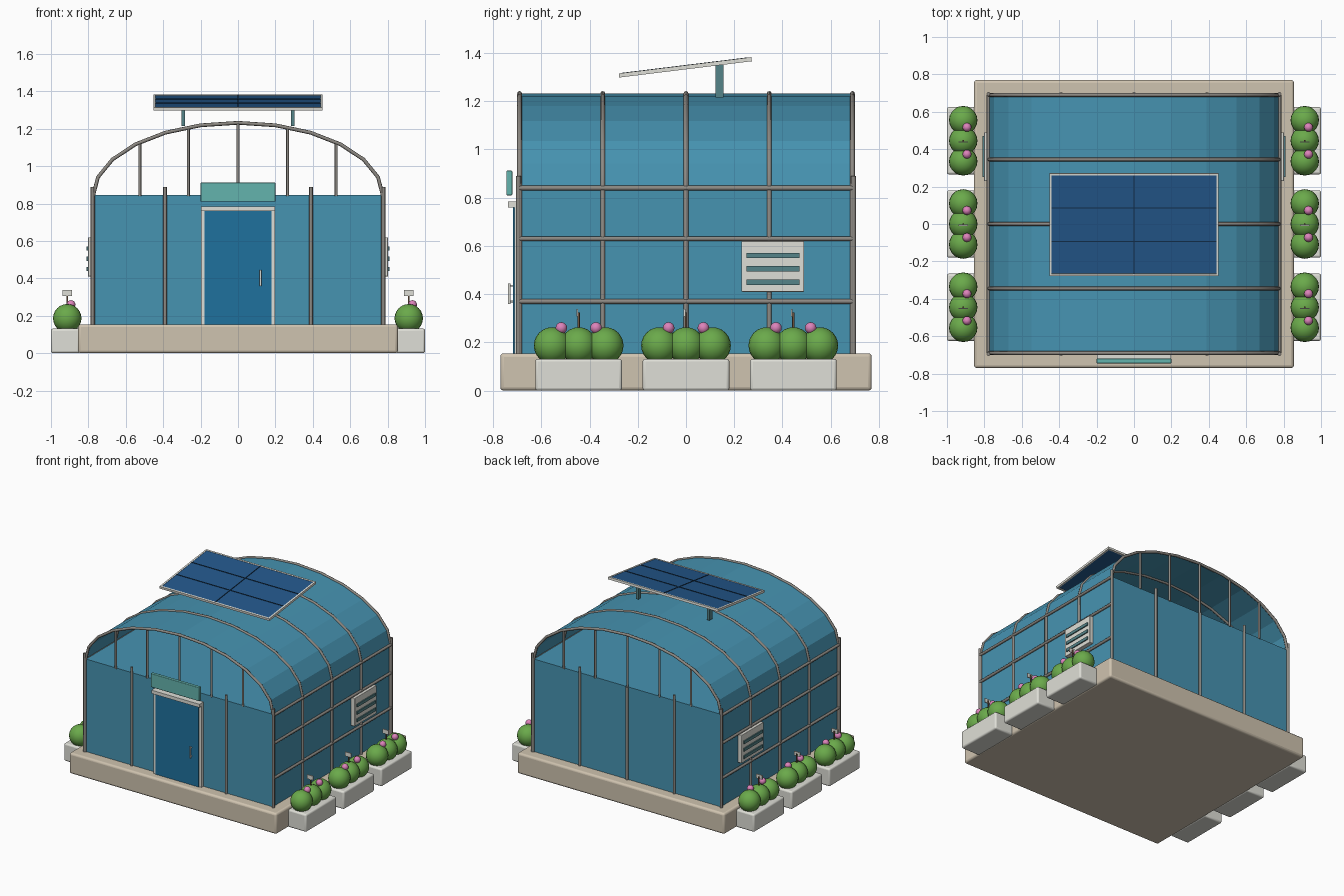
import bpy, math
from mathutils import Vector, Matrix

if "Cube" in bpy.data.objects:
    bpy.data.objects.remove(bpy.data.objects["Cube"])


def mat(name, r, g, b):
    m = bpy.data.materials.new(name)
    m.diffuse_color = [(c / 255) ** 2.2 for c in (r, g, b)] + [1]
    m.use_nodes = True
    m.node_tree.nodes["Principled BSDF"].inputs["Base Color"].default_value = m.diffuse_color
    return m


GLASS = mat("glass", 72, 146, 176)
DOOR = mat("door_blue", 36, 112, 156)
STEEL = mat("steel", 140, 136, 130)
WHITE = mat("off_white", 222, 222, 214)
STONE = mat("stone", 206, 194, 174)
TEAL = mat("teal", 100, 178, 172)
SLOT = mat("slot", 85, 130, 135)
SOLAR = mat("solar", 40, 88, 138)
LINE = mat("cell_line", 24, 50, 76)
LEAF = mat("leaf", 106, 168, 76)
PINK = mat("pink", 220, 130, 185)
WOOD = mat("wood", 110, 85, 65)


def finish(name, m):
    o = bpy.context.object
    o.name = name
    o.data.materials.append(m)
    return o


def box(name, x, y, z, m, bevel=0, frame=None):
    """Box from (min, max) pairs, optionally placed in a tilted frame."""
    bpy.ops.mesh.primitive_cube_add(size=1)
    o = finish(name, m)
    size = Matrix.Diagonal((x[1] - x[0], y[1] - y[0], z[1] - z[0], 1))
    mid = Matrix.Translation([sum(p) / 2 for p in (x, y, z)])
    o.data.transform(mid @ size)
    if frame:
        o.matrix_world = frame
    if bevel:
        b = o.modifiers.new("bevel", 'BEVEL')
        b.width, b.segments = bevel, 3
        bpy.ops.object.shade_smooth_by_angle(angle=math.radians(40))
    return o


def ball(name, loc, r, m, seg=20, rings=12):
    bpy.ops.mesh.primitive_uv_sphere_add(segments=seg, ring_count=rings, radius=r, location=loc)
    bpy.ops.object.shade_smooth()
    return finish(name, m)


def bar(name, a, b, m=STEEL, r=0.01):
    a, b = Vector(a), Vector(b)
    bpy.ops.mesh.primitive_cylinder_add(vertices=8, radius=r, depth=(b - a).length, location=(a + b) / 2)
    bpy.context.object.rotation_euler = (b - a).to_track_quat('Z', 'Y').to_euler()
    bpy.ops.object.shade_smooth_by_angle(angle=math.radians(50))
    return finish(name, m)


def tube(name, pts, r=0.01):
    c = bpy.data.curves.new(name, 'CURVE')
    c.dimensions = '3D'
    c.bevel_depth, c.bevel_resolution, c.use_fill_caps = r, 2, True
    s = c.splines.new('POLY')
    s.points.add(len(pts) - 1)
    for p, q in zip(s.points, pts):
        p.co = (*q, 1)
    o = bpy.data.objects.new(name, c)
    bpy.context.collection.objects.link(o)
    bpy.ops.object.select_all(action='DESELECT')
    o.select_set(True)
    bpy.context.view_layer.objects.active = o
    bpy.ops.object.convert(target='MESH')
    finish(name, STEEL)


FLOOR, EAVE = 0.155, 0.845
ARCH = [(0.775 * math.cos(math.pi * i / 12), 0.84 + 0.392 * math.sin(math.pi * i / 12)) for i in range(13)]

# Plinth and glass body
box("plinth", (-0.855, 0.855), (-0.77, 0.77), (0, FLOOR), STONE, 0.015)
box("glass_walls", (-0.77, 0.77), (-0.69, 0.69), (FLOOR, EAVE), GLASS)

# Open-ended vaulted roof
verts = [(x, y, z) for y in (-0.69, 0.69) for x, z in ARCH]
me = bpy.data.meshes.new("glass_roof")
me.from_pydata(verts, [], [(i, i + 13, i + 14, i + 1) for i in range(12)])
me.materials.append(GLASS)
bpy.context.collection.objects.link(bpy.data.objects.new("glass_roof", me))

# Hoops running up the sides and over the roof
for i in range(5):
    y = -0.69 + 0.345 * i
    path = [(0.775, FLOOR)] + ARCH + [(-0.775, FLOOR)]
    tube("hoop", [(x, y, z) for x, z in path])

# Side rails
for s in (-1, 1):
    for z in (0.37, 0.63, 0.84):
        bar("side_rail", (s * 0.778, -0.69, z), (s * 0.778, 0.69, z))

# End wall posts and gable mullions
for s in (-1, 1):
    for x in (-0.778, -0.39, 0, 0.39, 0.778):
        if x or s > 0:
            bar("end_post", (x, s * 0.695, FLOOR), (x, s * 0.695, 0.89 if x else EAVE))
    for x in (-0.525, -0.265, 0, 0.265, 0.525):
        top = 0.84 + 0.388 * math.sqrt(1 - (x / 0.775) ** 2)
        bar("gable_mullion", (x, s * 0.69, 0.84), (x, s * 0.69, top), r=0.008)

# Door, frame, handle and blank sign
box("door", (-0.178, 0.178), (-0.718, -0.685), (FLOOR, 0.762), DOOR)
for s in (-1, 1):
    box("door_jamb", sorted((s * 0.176, s * 0.198)), (-0.712, -0.685), (FLOOR, 0.785), WHITE)
box("door_lintel", (-0.198, 0.198), (-0.738, -0.69), (0.76, 0.785), WHITE)
bar("door_handle", (0.12, -0.733, 0.36), (0.12, -0.733, 0.445), WHITE, 0.006)
for z in (0.37, 0.435):
    bar("handle_mount", (0.12, -0.733, z), (0.12, -0.715, z), WHITE, 0.004)
box("sign_board", (-0.2, 0.2), (-0.745, -0.72), (0.81, 0.912), TEAL, 0.004)

# Side vents
for s in (-1, 1):
    box("vent_panel", sorted((s * 0.77, s * 0.802)), (0.23, 0.49), (0.41, 0.62), WHITE, 0.004)
    for z in (0.45, 0.505, 0.56):
        box("vent_slat", sorted((s * 0.79, s * 0.81)), (0.25, 0.47), (z - 0.011, z + 0.011), SLOT)

# Tilted solar panel on two legs
tilt = Matrix.Translation((0, -0.003, 1.341)) @ Matrix.Rotation(math.radians(7), 4, 'X')
box("solar_panel", (-0.445, 0.445), (-0.268, 0.268), (-0.006, 0.006), SOLAR, frame=tilt)
for s in (-1, 1):
    box("panel_frame_side", sorted((s * 0.44, s * 0.453)), (-0.277, 0.277), (-0.009, 0.008), WHITE, frame=tilt)
    box("panel_frame_end", (-0.44, 0.44), sorted((s * 0.264, s * 0.277)), (-0.009, 0.008), WHITE, frame=tilt)
    box("cell_line_long", (-0.44, 0.44), (s * 0.09 - 0.003, s * 0.09 + 0.003), (0, 0.009), LINE, frame=tilt)
    box("panel_leg", (s * 0.293 - 0.009, s * 0.293 + 0.009), (0.122, 0.156), (1.215, 1.355), SLOT)
box("cell_line_cross", (-0.003, 0.003), (-0.265, 0.265), (0, 0.009), LINE, frame=tilt)

# Planters with bushes, flowers and plant labels
for s in (-1, 1):
    for cy in (-0.445, 0, 0.445):
        box("planter", sorted((s * 0.845, s * 1.0)), (cy - 0.18, cy + 0.18), (0, 0.132), WHITE, 0.012)
        x = s * 0.913
        for dy in (-0.11, 0, 0.11):
            ball("bush", (x, cy + dy, 0.187), 0.076, LEAF)
        for dy in (-0.072, 0.072):
            ball("flower", (x + 0.02, cy + dy, 0.26), 0.024, PINK, 12, 8)
        bar("label_stake", (x, cy, 0.2), (x, cy, 0.325), WOOD, 0.005)
        box("label_plate", (x - 0.025, x + 0.025), (cy - 0.01, cy - 0.003), (0.307, 0.338), WHITE)
